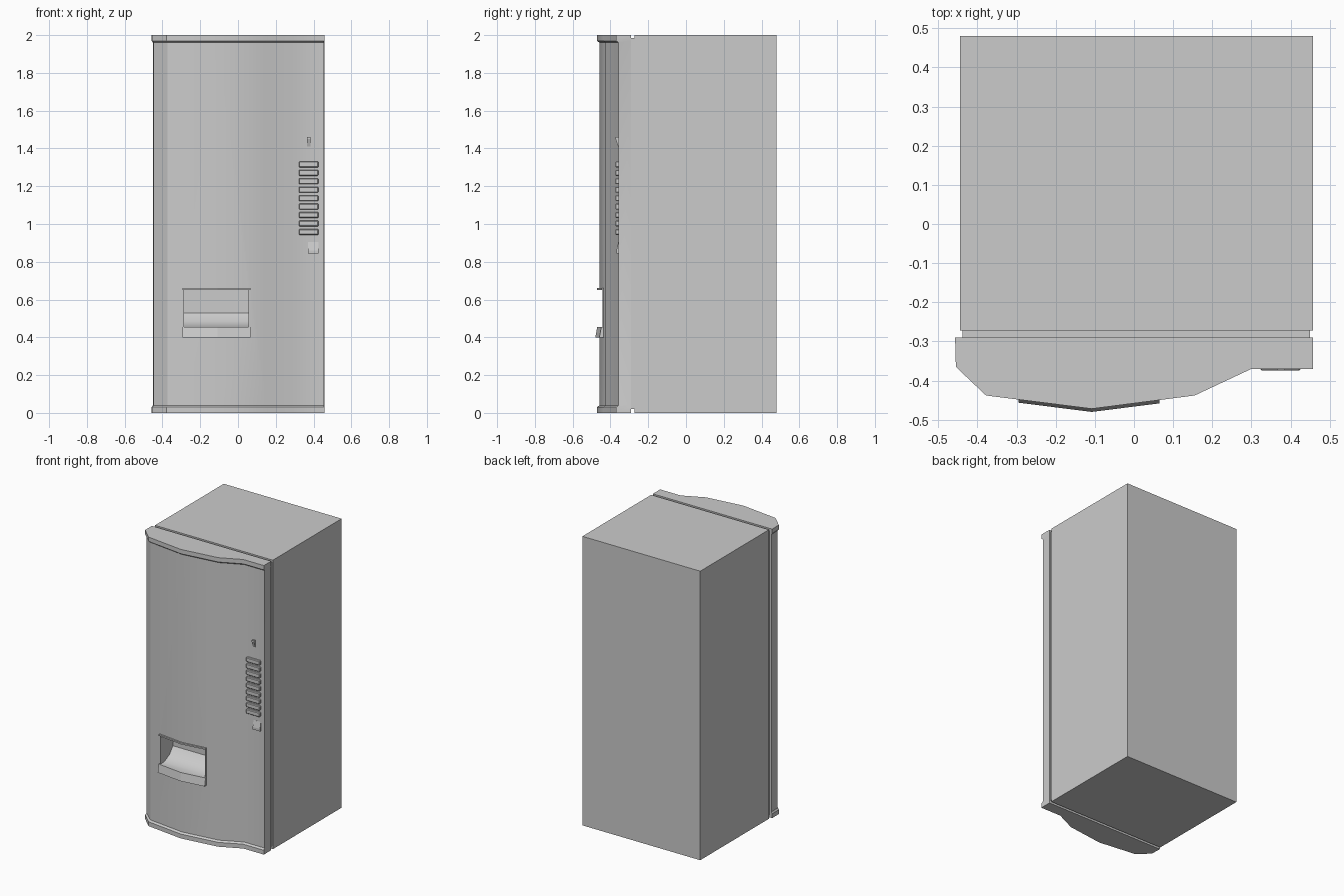
import bpy, bmesh, math

if "Cube" in bpy.data.objects:
    bpy.data.objects.remove(bpy.data.objects["Cube"])


def make_object(name, verts, faces, smooth=False):
    mesh = bpy.data.meshes.new(name)
    mesh.from_pydata(verts, [], faces)
    bm = bmesh.new()
    bm.from_mesh(mesh)
    bmesh.ops.recalc_face_normals(bm, faces=bm.faces)
    bm.to_mesh(mesh)
    bm.free()
    obj = bpy.data.objects.new(name, mesh)
    bpy.context.collection.objects.link(obj)
    if smooth:
        shade(obj)
    return obj


def shade(obj):
    bpy.ops.object.select_all(action='DESELECT')
    bpy.context.view_layer.objects.active = obj
    obj.select_set(True)
    bpy.ops.object.shade_smooth_by_angle(angle=math.radians(30))


def loft(name, rings, smooth=False):
    """Join equal-length closed rings of points and cap both ends."""
    n = len(rings[0])
    verts = [p for ring in rings for p in ring]
    faces = [tuple(range(n)), tuple(range(len(verts) - n, len(verts)))]
    for r in range(len(rings) - 1):
        for i in range(n):
            j = (i + 1) % n
            faces.append((r * n + i, r * n + j, (r + 1) * n + j, (r + 1) * n + i))
    return make_object(name, verts, faces, smooth)


def box(name, x, y, z, bevel=0):
    rect = [(x[0], y[0]), (x[1], y[0]), (x[1], y[1]), (x[0], y[1])]
    obj = loft(name, [[(a, b, h) for a, b in rect] for h in z])
    if bevel:
        mod = obj.modifiers.new("bevel", 'BEVEL')
        mod.width = bevel
        mod.segments = 1
    return obj


def side_prism(name, x, profile):
    """Extrude a (y, z) profile along x."""
    return loft(name, [[(a, y, z) for y, z in profile] for a in x])


# Cabinet and the recessed door gasket
box("cabinet", (-0.445, 0.457), (-0.272, 0.48), (0, 2))
box("door_gasket", (-0.438, 0.45), (-0.292, -0.27), (0.02, 1.985))

# Curved door with flared top and bottom rims
BODY = [(-0.45, -0.29), (-0.447, -0.36), (-0.373, -0.426), (-0.108, -0.459),
        (0.152, -0.426), (0.298, -0.358), (0.455, -0.358), (0.455, -0.29)]
RIM = [(-0.457, -0.29), (-0.455, -0.365), (-0.378, -0.438), (-0.108, -0.472),
       (0.155, -0.438), (0.30, -0.37), (0.457, -0.37), (0.457, -0.29)]
levels = [(RIM, 0), (RIM, 0.03), (BODY, 0.04), (BODY, 1.96), (RIM, 1.97), (RIM, 2)]
door = loft("door", [[(x, y, z) for x, y in ring] for ring, z in levels])

# Delivery opening cut into the door, with a sloping floor
cutter = side_prism("delivery_cutter", (-0.285, 0.055),
                    [(-0.55, 0.455), (-0.40, 0.455), (-0.34, 0.485),
                     (-0.305, 0.53), (-0.305, 0.65), (-0.55, 0.65)])
cutter.hide_render = True
mod = door.modifiers.new("delivery_opening", 'BOOLEAN')
mod.operation = 'DIFFERENCE'
mod.solver = 'EXACT'
mod.object = cutter
bpy.context.view_layer.objects.active = door
bpy.ops.object.modifier_apply(modifier=mod.name)
bpy.data.objects.remove(cutter)
shade(door)


def front_y(x):
    """Door surface y across the delivery area."""
    return -0.459 + abs(x + 0.108) * (0.033 / 0.262)


def curved_bar(name, xs, z0, z1, out0, out1):
    """Bar following the door curve, standing out by out0 below and out1 above."""
    rings = []
    for z, out in ((z0, out0), (z1, out1)):
        rings.append([(x, front_y(x) - out, z) for x in xs] +
                     [(x, front_y(x) + 0.012, z) for x in reversed(xs)])
    return loft(name, rings)


# Delivery surround: sloped lip, top bar and side bars
across = (-0.295, -0.108, 0.065)
curved_bar("delivery_lip", across, 0.40, 0.455, 0.021, 0.011)
curved_bar("delivery_top_bar", across, 0.65, 0.66, 0.011, 0.011)
for side, xs in (("left", (-0.295, -0.285)), ("right", (0.055, 0.065))):
    curved_bar("delivery_side_bar_" + side, xs, 0.455, 0.65, 0.003, 0.003)

# Column of selection buttons
for i in range(9):
    top = 1.331 - i * 0.0447
    box(f"selection_button_{i + 1}", (0.322, 0.426), (-0.374, -0.35),
        (top - 0.031, top), bevel=0.004)

# Coin slot wedge above and coin return wedge below
side_prism("coin_slot", (0.366, 0.384),
           [(-0.35, 1.461), (-0.373, 1.461), (-0.373, 1.45), (-0.359, 1.41), (-0.35, 1.41)])
side_prism("coin_return", (0.37, 0.426),
           [(-0.35, 0.905), (-0.3585, 0.905), (-0.368, 0.86), (-0.368, 0.843), (-0.35, 0.843)])
